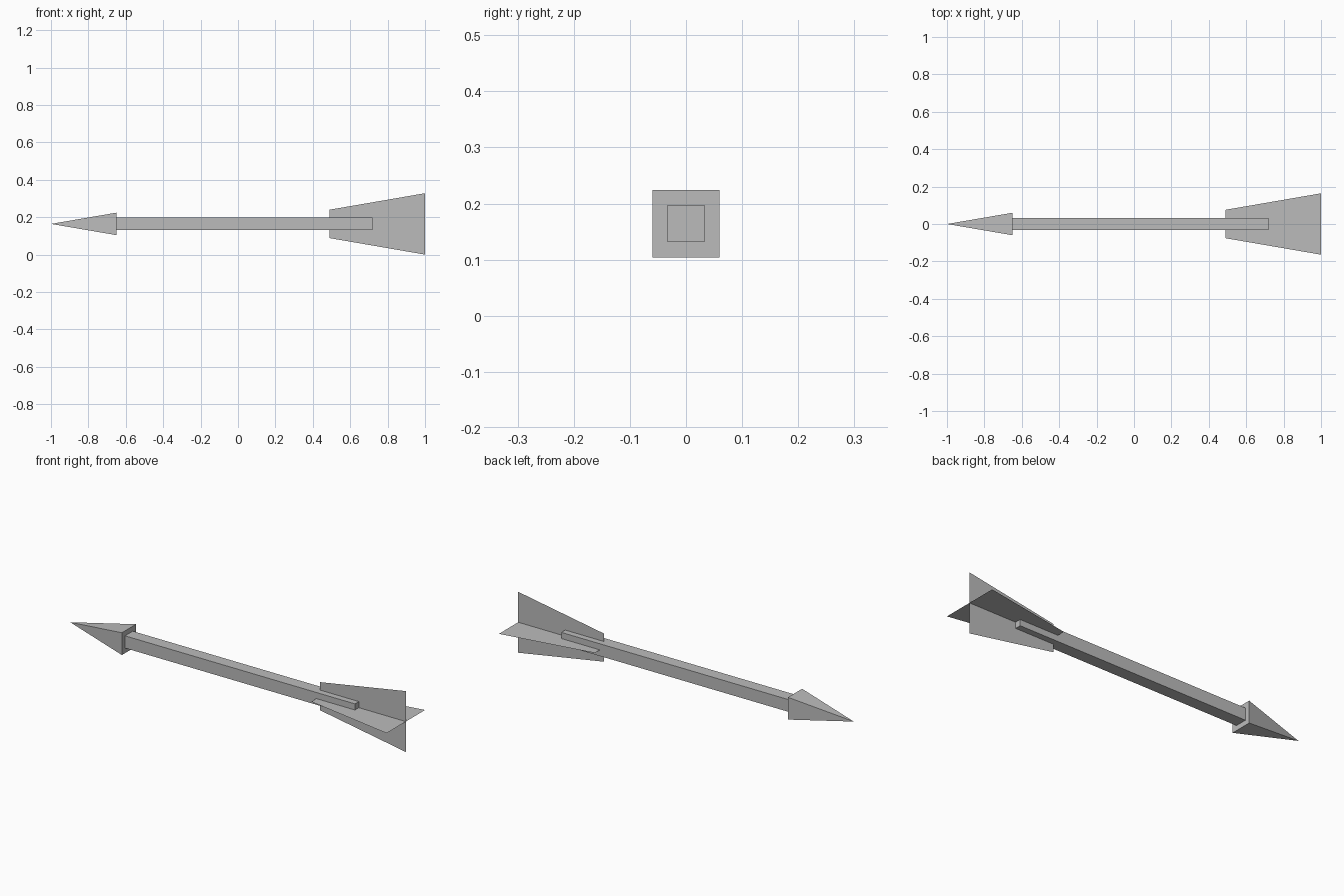
import bpy
from mathutils import Vector

cube = bpy.data.objects.get("Cube")
if cube:
    bpy.data.objects.remove(cube, do_unlink=True)

AXIS_Z = 0.164      # height of the arrow's centre line
HEAD_BACK = -0.65   # where the shaft meets the head

grey = bpy.data.materials.new("plain grey")
grey.use_nodes = True
colour = (0.5, 0.5, 0.5, 1)
grey.diffuse_color = colour
grey.node_tree.nodes["Principled BSDF"].inputs["Base Color"].default_value = colour


def make_part(name, verts, faces):
    mesh = bpy.data.meshes.new(name)
    mesh.from_pydata([Vector(v) for v in verts], [], faces)
    mesh.materials.append(grey)
    part = bpy.data.objects.new(name, mesh)
    part.location.z = AXIS_Z
    bpy.context.collection.objects.link(part)
    return part


def square(x, half):
    return [(x, -half, -half), (x, half, -half), (x, half, half), (x, -half, half)]


# Square shaft
sides = [(i, i + 4, (i + 1) % 4 + 4, (i + 1) % 4) for i in range(4)]
make_part("shaft", square(HEAD_BACK, 0.033) + square(0.72, 0.033),
          [(0, 1, 2, 3), (7, 6, 5, 4)] + [f[::-1] for f in sides])

# Pyramid head with a flat back
make_part("arrowhead", square(HEAD_BACK, 0.06) + [(-1, 0, 0)],
          [(3, 2, 1, 0)] + [(i, (i + 1) % 4, 4) for i in range(4)])

# Two crossed paper-thin flights, flaring towards the tail
outline = [(0.49, -0.076), (1, -0.164), (1, 0.164), (0.49, 0.076)]
make_part("flat_flight", [(x, w, 0) for x, w in outline], [(0, 1, 2, 3)])
make_part("upright_flight", [(x, 0, w) for x, w in outline], [(0, 1, 2, 3)])

# Consistent outward normals on the solid parts
import bmesh
for name in ("shaft", "arrowhead"):
    mesh = bpy.data.objects[name].data
    bm = bmesh.new()
    bm.from_mesh(mesh)
    bmesh.ops.recalc_face_normals(bm, faces=bm.faces)
    bm.to_mesh(mesh)
    bm.free()
